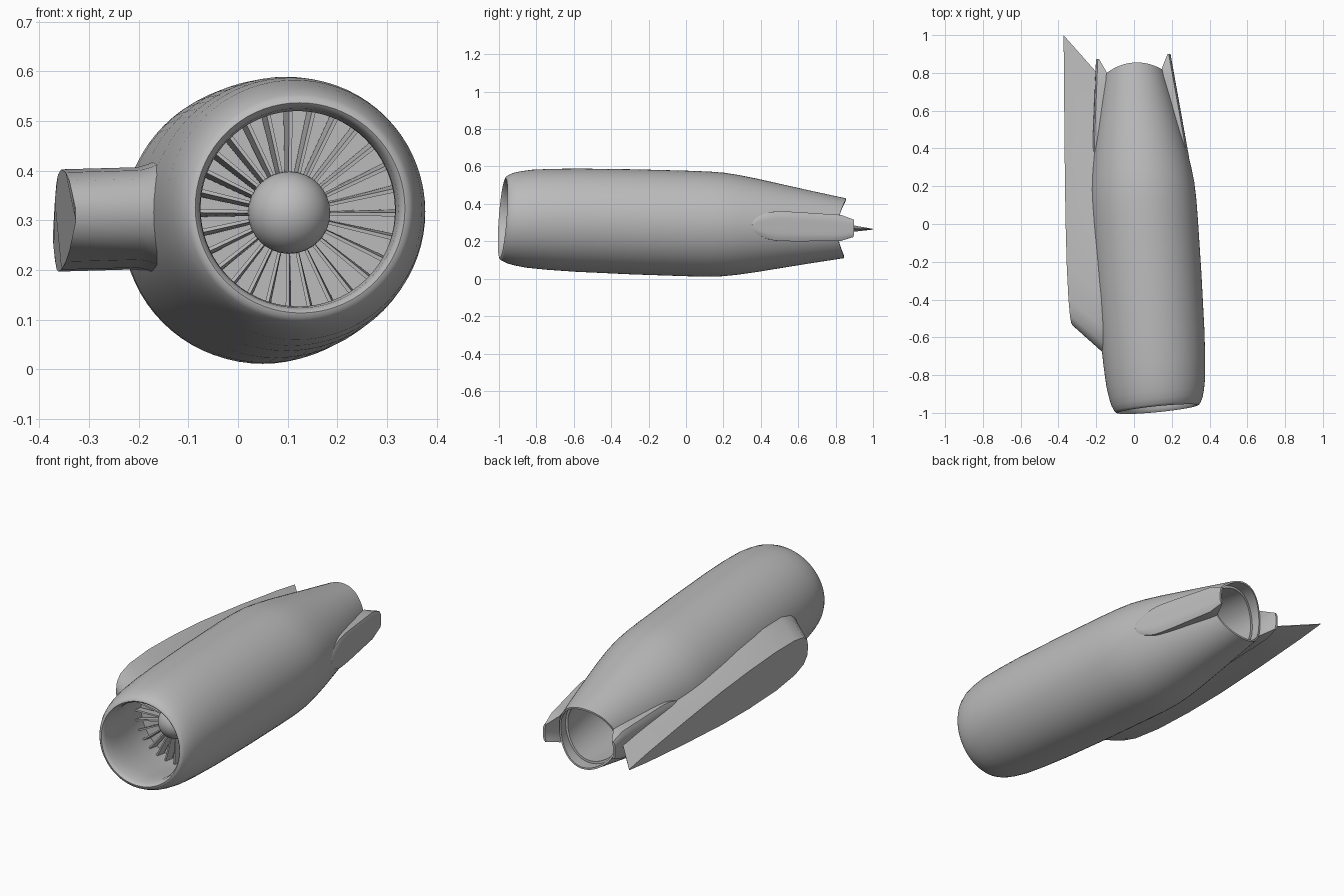
import bpy, bmesh, math
from mathutils import Matrix, Vector

cube = bpy.data.objects.get("Cube")
if cube:
    bpy.data.objects.remove(cube, do_unlink=True)

metal = bpy.data.materials.new("plain_grey")
metal.use_nodes = True
GREY = (0.5, 0.5, 0.5, 1)
metal.diffuse_color = GREY
metal.node_tree.nodes["Principled BSDF"].inputs["Base Color"].default_value = GREY

# Engine axis: local +y runs from the intake to the nozzle, slightly toed and pitched
FRAME = (Matrix.Translation((0.125, -0.98, 0.325))
         @ Matrix.Rotation(0.069, 4, 'Z') @ Matrix.Rotation(-0.03, 4, 'X'))


def finish(name, bm, angle=35):
    bmesh.ops.recalc_face_normals(bm, faces=bm.faces[:])
    mesh = bpy.data.meshes.new(name)
    bm.to_mesh(mesh)
    bm.free()
    mesh.materials.append(metal)
    ob = bpy.data.objects.new(name, mesh)
    bpy.context.collection.objects.link(ob)
    ob.matrix_world = FRAME
    bpy.ops.object.select_all(action='DESELECT')
    ob.select_set(True)
    bpy.context.view_layer.objects.active = ob
    bpy.ops.object.shade_smooth_by_angle(angle=math.radians(angle))
    return ob


def loft(name, rings, caps=True, angle=35):
    """Skin a list of closed rings of equal length."""
    bm = bmesh.new()
    loops = [[bm.verts.new(p) for p in ring] for ring in rings]
    for a, b in zip(loops, loops[1:]):
        for i in range(len(a)):
            j = (i + 1) % len(a)
            bm.faces.new((a[i], a[j], b[j], b[i]))
    if caps:
        bm.faces.new(loops[0])
        bm.faces.new(loops[-1])
    return finish(name, bm, angle)


def lookup(table, x):
    """Linear interpolation in a small (x, value) table."""
    for (x0, v0), (x1, v1) in zip(table, table[1:]):
        if x <= x1:
            return v0 + (v1 - v0) * (x - x0) / (x1 - x0)
    return table[-1][1]


# Nacelle: one revolved profile from the fan face, round the lip, to the inside of the nozzle
outer = [(0, .212), (.003, .221), (.012, .229), (.04, .242), (.08, .252), (.14, .262),
         (.25, .270), (.4, .276), (.7, .281), (1.0, .282), (1.1, .281), (1.18, .277),
         (1.26, .267), (1.36, .250), (1.5, .223), (1.65, .193), (1.81, .160)]
intake = [(.38, .225), (.3, .221), (.2, .209), (.12, .200), (.06, .197), (.02, .201), (.006, .206)]
nozzle = [(1.81, .151), (1.75, .157), (1.75, .145), (1.5, .170), (1.2, .190)]


def nacelle_ring(t, r, n=72):
    ring = []
    for i in range(n):
        a = math.tau * i / n
        x, z = r * math.cos(a), r * math.sin(a)
        y = t + (x * .03 + z * .045) * max(0, 1 - t / .35)       # raked intake
        y -= .025 * math.cos(2 * a) * max(0, (t - 1.6) / .21)    # scalloped nozzle
        ring.append((x, y, z))
    return ring


loft("nacelle", [nacelle_ring(t, r) for t, r in intake + outer + nozzle])

# Fan hub
bm = bmesh.new()
bmesh.ops.create_uvsphere(bm, u_segments=32, v_segments=20, radius=.083,
                          matrix=Matrix.Translation((0, .32, 0)) @ Matrix.Rotation(math.pi / 2, 4, 'X'))
finish("fan_hub", bm)

# Fan blades
BLADES = 28
bm = bmesh.new()
for k in range(BLADES):
    turn = Matrix.Rotation(math.tau * k / BLADES, 4, 'Y')
    box = bmesh.ops.create_cube(bm, size=1)["verts"]
    for v in box:
        tip = v.co.z > 0
        twist = Matrix.Rotation(.16 if tip else .08, 3, 'Z')
        p = twist @ Vector((v.co.x * (.008 if tip else .006), v.co.y * .05, 0))
        v.co = turn @ Vector((p.x, p.y + .345, .222 if tip else .06))
finish("fan_blades", bm)

# Pylon: a swept airfoil lofted from inside the nacelle to its outer face
thickness = [(0, .012), (.01, .042), (.035, .07), (.09, .09), (.2, .101), (.35, .098),
             (.5, .086), (.7, .058), (.9, .024), (1, .002)]


def pylon_ring(s, flare):
    front = Vector((-.23, .28)).lerp(Vector((-.42, .475)), s)
    back = Vector((-.16, 1.75)).lerp(Vector((-.36, 2.01)), s)
    top, bottom = [], []
    for u, h in thickness:
        p = front.lerp(back, u)
        x = p.x - s * .02 * math.sin(math.pi * u ** .5)
        top.append((x, p.y, h * flare))
        bottom.append((x, p.y, -h * flare))
    return top + bottom[::-1]


loft("pylon", [pylon_ring(s, f) for s, f in ((0, 1.3), (.12, 1.16), (.22, 1.06), (.32, 1), (1, 1))], angle=30)


# Side strakes: plates that hug the tapering tail and overhang the nozzle
def strake_ring(u, side):
    t = 1.32 + .55 * u
    nose = min(u / .33, 1)
    h = .078 * math.sqrt(1 - (1 - nose) ** 2) + .004
    h = min(h, lookup([(0, .082), (.4, .079), (.87, .07), (1, .046)], u))
    out = .258 - .060 * u
    skin = lookup(outer, min(t, 1.79)) - .004
    ring_out, ring_in = [], []
    for i in range(9):
        f = i / 4 - 1
        z = f * h
        x_in = math.sqrt(skin ** 2 - z ** 2) + max(0, t - 1.79) * .35
        x_out = max(out - .010 * f ** 6, x_in + .004)
        ring_out.append((side * x_out, t, z))
        ring_in.append((side * min(x_in, out - .008), t, z))
    return ring_out + ring_in[::-1]


stations = [0, .01, .03, .06, .1, .16, .23, .33, .45, .6, .75, .87, 1]
for side, label in ((1, "left"), (-1, "right")):
    loft(label + "_strake", [strake_ring(u, side) for u in stations])
